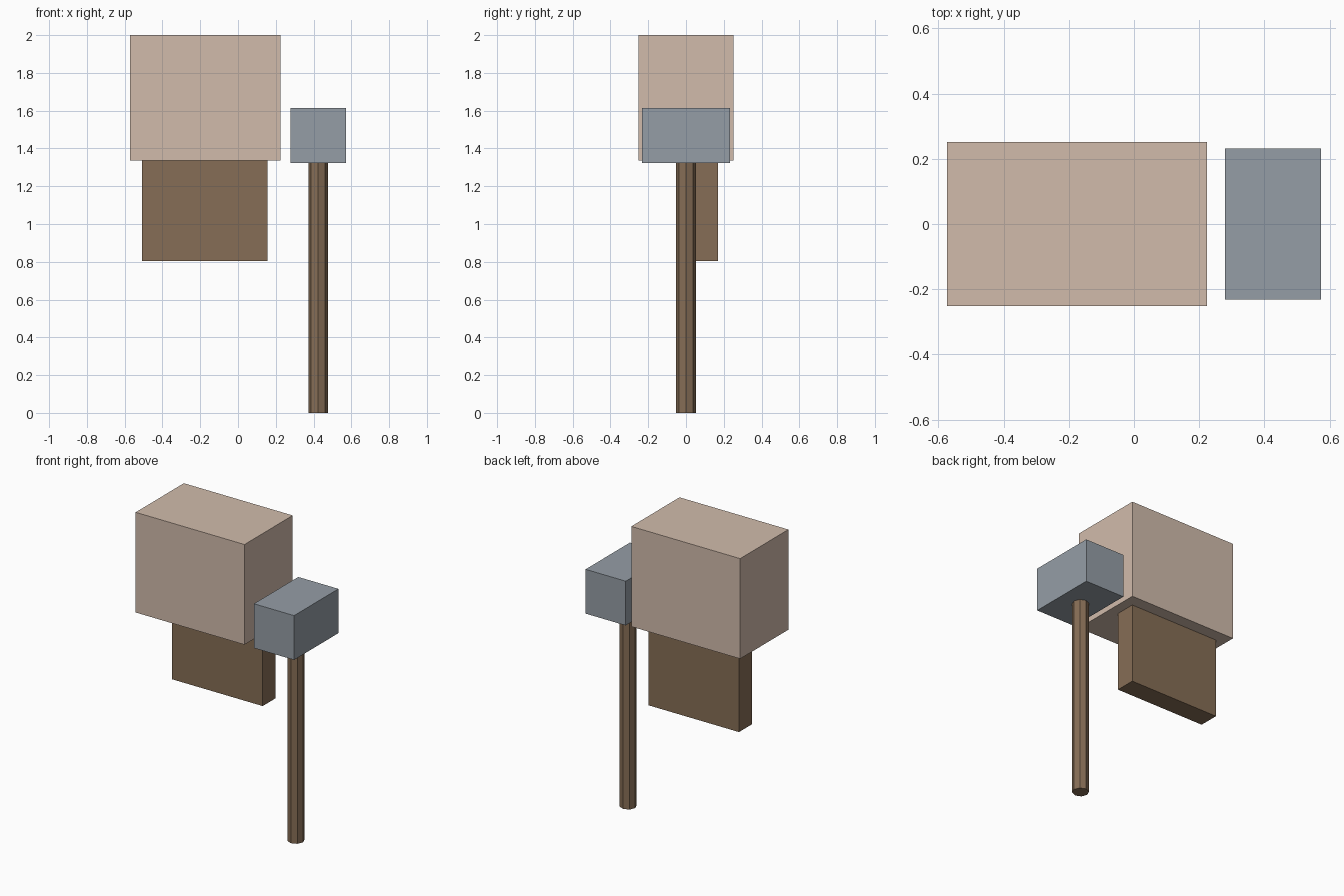
import bpy

if "Cube" in bpy.data.objects:
    bpy.data.objects.remove(bpy.data.objects["Cube"])


def material(name, rgb):
    m = bpy.data.materials.new(name)
    m.diffuse_color = (*rgb, 1)
    m.use_nodes = True
    m.node_tree.nodes["Principled BSDF"].inputs["Base Color"].default_value = m.diffuse_color
    return m


def box(name, x, y, z, mat):
    """Box spanning the (min, max) ranges on each axis."""
    spans = (x, y, z)
    bpy.ops.mesh.primitive_cube_add(size=1, location=[(a + b) / 2 for a, b in spans])
    ob = bpy.context.object
    ob.name = name
    ob.scale = [b - a for a, b in spans]
    bpy.ops.object.transform_apply(location=False, rotation=False, scale=True)
    ob.data.materials.append(mat)
    return ob


skin = material("pale_tan", (0.64, 0.50, 0.41))
wood = material("brown", (0.24, 0.155, 0.092))
metal = material("grey_blue", (0.30, 0.34, 0.38))

# Large upper block and the thin slab hanging beneath it
box("upper_block", (-0.573, 0.224), (-0.252, 0.252), (1.337, 2.0), skin)
box("lower_slab", (-0.507, 0.156), (0.035, 0.170), (0.803, 1.337), wood)

# Hammer: block head on an eight-sided handle
box("hammer_head", (0.279, 0.573), (-0.232, 0.232), (1.322, 1.615), metal)
bpy.ops.mesh.primitive_cylinder_add(vertices=8, radius=0.052, depth=1.322,
                                    location=(0.424, 0, 0.661))
handle = bpy.context.object
handle.name = "hammer_handle"
handle.data.materials.append(wood)
